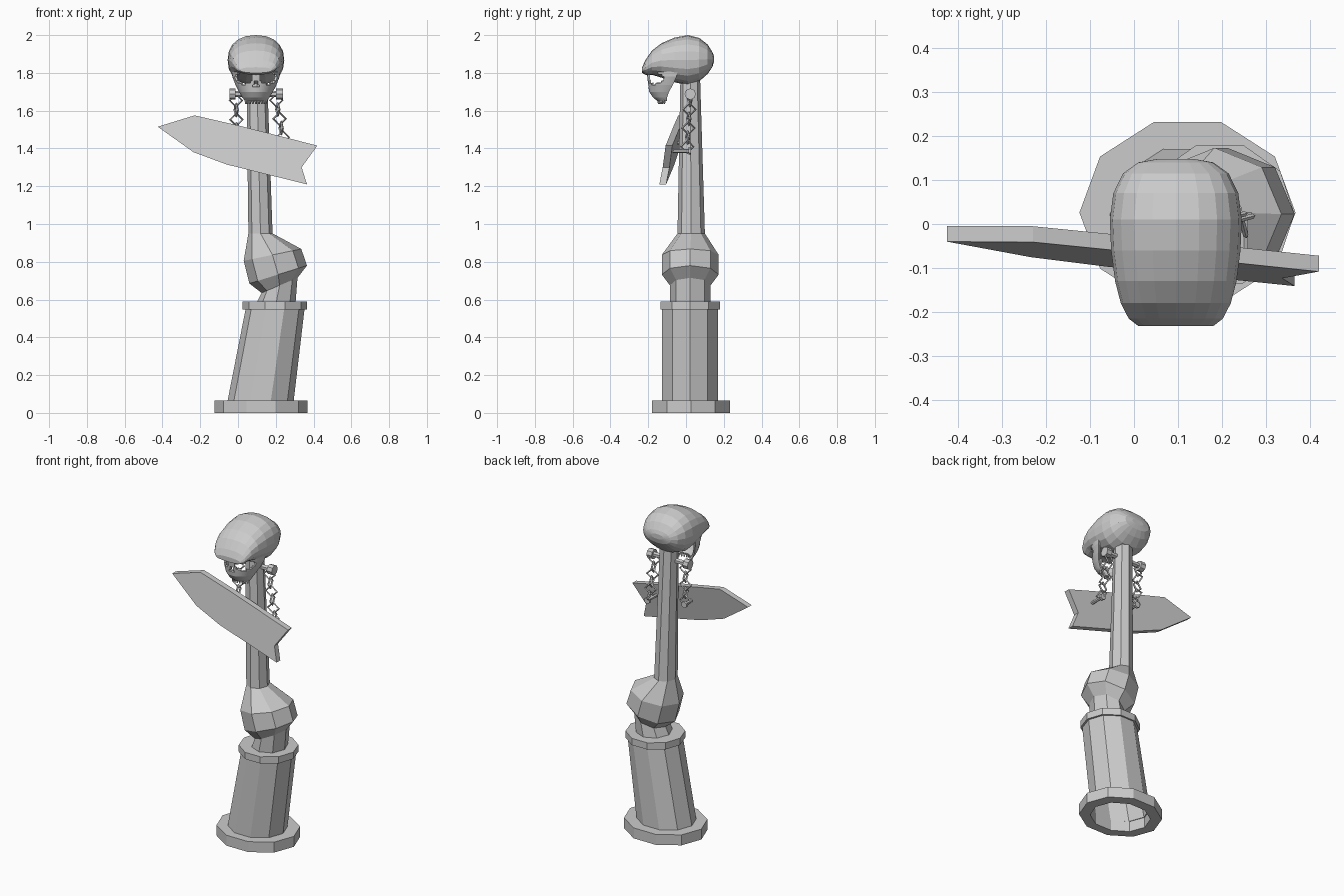
import bpy, bmesh, math
from math import sin, cos, pi
from mathutils import Vector, Matrix

if "Cube" in bpy.data.objects:
    bpy.data.objects.remove(bpy.data.objects["Cube"])


def make(name, bm):
    bmesh.ops.recalc_face_normals(bm, faces=bm.faces)
    me = bpy.data.meshes.new(name)
    bm.to_mesh(me)
    bm.free()
    ob = bpy.data.objects.new(name, me)
    bpy.context.collection.objects.link(ob)
    return ob


def loft(name, rings, cap_start=True, cap_end=True):
    bm = bmesh.new()
    vs = [[bm.verts.new(p) for p in r] for r in rings]
    n = len(vs[0])
    for a, b in zip(vs, vs[1:]):
        for i in range(n):
            j = (i + 1) % n
            bm.faces.new((a[i], a[j], b[j], b[i]))
    if cap_start:
        bm.faces.new(vs[0][::-1])
    if cap_end:
        bm.faces.new(vs[-1])
    return make(name, bm)


def tilted_ring(n, xl, zl, xr, zr, y0, y1):
    """Ring given by its left point, right point and y range."""
    k = sin(0.4 * pi) if n == 10 else 1
    return [((xl + xr) / 2 + (xr - xl) / 2 * cos(t),
             (y0 + y1) / 2 + (y1 - y0) / 2 / k * sin(t),
             (zl + zr) / 2 + (zr - zl) / 2 * cos(t))
            for t in (2 * pi * i / n for i in range(n))]


def rod(name, a, b, r, n=6):
    a, b = Vector(a), Vector(b)
    bm = bmesh.new()
    rot = (b - a).to_track_quat('Z', 'Y').to_matrix().to_4x4()
    bmesh.ops.create_cone(bm, cap_ends=True, segments=n, radius1=r, radius2=r,
                          depth=(b - a).length,
                          matrix=Matrix.Translation((a + b) / 2) @ rot)
    return make(name, bm)


# leaning hollow pedestal with foot plate and collar
loft("pedestal", [tilted_ring(10, xl, z, xr, z, y0, y1) for xl, xr, z, y0, y1 in [
    (-.06, .30, .065, -.125, .17), (-.06, .30, 0, -.125, .17),
    (-.124, .367, 0, -.18, .232), (-.124, .367, .065, -.18, .232),
    (-.055, .295, .065, -.127, .17), (.04, .352, .548, -.127, .17),
    (.025, .365, .548, -.135, .18), (.025, .365, .59, -.135, .18)]],
    cap_start=False)

# post with tilted swollen knob
loft("post", [tilted_ring(8, *r) for r in [
    (.10, .585, .305, .585, -.085, .13), (.125, .635, .315, .715, -.085, .13),
    (.06, .685, .365, .78, -.128, .173), (.03, .805, .335, .868, -.128, .173),
    (.055, .95, .183, .95, -.045, .10), (.045, 1.76, .155, 1.76, -.03, .075)]])

# skull cranium
CX = .095


def cranium_ring(y, zb, zt, hw, n=20, e=.88):
    def p(v):
        return math.copysign(abs(v) ** e, v)
    return [(CX + hw * p(cos(t)), y, (zb + zt) / 2 + (zt - zb) / 2 * p(sin(t)))
            for t in (2 * pi * i / n for i in range(n))]


loft("cranium", [cranium_ring(*s) for s in [
    (-.232, 1.80, 1.83, .085), (-.215, 1.79, 1.868, .107), (-.18, 1.79, 1.918, .125),
    (-.13, 1.775, 1.957, .138), (-.06, 1.75, 1.987, .147), (.01, 1.735, 2.0, .15),
    (.07, 1.755, 1.985, .142), (.115, 1.795, 1.95, .12), (.14, 1.832, 1.91, .085),
    (.148, 1.86, 1.89, .04)]])

# skull face: curved shell with eye and nose openings
rows = [(1.83, -.21, -.04, .13), (1.78, -.205, -.05, .125), (1.735, -.20, -.07, .108),
        (1.70, -.195, -.09, .09), (1.67, -.175, -.10, .072), (1.65, -.15, -.10, .058)]


def face_point(u, v):
    f = v * (len(rows) - 1)
    i = min(int(f), len(rows) - 2)
    z, yf, ys, hw = (a + (b - a) * (f - i) for a, b in zip(rows[i], rows[i + 1]))
    t = (u - .5) * pi
    return Vector((CX + hw * sin(t), ys + (yf - ys) * cos(t), z))


NU, NV = 36, 20
bm = bmesh.new()
grid = [[bm.verts.new(face_point(i / NU, j / NV)) for i in range(NU + 1)]
        for j in range(NV + 1)]
for j in range(NV):
    for i in range(NU):
        c = face_point((i + .5) / NU, (j + .5) / NV)
        dx = abs(c.x - CX)
        eye = ((dx - .066) / .043) ** 2 + ((c.z - 1.775) / .036) ** 2 < 1
        nose = dx < .02 * (1.765 - c.z) / .035 and c.z > 1.722
        if not (eye or nose):
            bm.faces.new((grid[j][i], grid[j][i + 1], grid[j + 1][i + 1], grid[j + 1][i]))
bmesh.ops.delete(bm, geom=[v for v in bm.verts if not v.link_faces], context='VERTS')
face = make("skull_face", bm)
solid = face.modifiers.new("thickness", 'SOLIDIFY')
solid.thickness = .012

# upper teeth
bm = bmesh.new()
for i in range(9):
    p = face_point(.14 + .72 * i / 8, 1) + Vector((0, .006, -.004))
    bmesh.ops.create_cone(bm, cap_ends=True, segments=4, radius1=.004, radius2=.009,
                          depth=.022, matrix=Matrix.Translation(p))
make("teeth", bm)

# cross peg with heads at both ends
rod("cross_peg", (-.04, .022, 1.688), (.23, .022, 1.688), .016)
for side, x0, x1 in (("left", -.045, -.012), ("right", .202, .237)):
    rod(side + "_peg_head", (x0, .022, 1.688), (x1, .022, 1.688), .03, 8)


# chains of diamond links
def chain(name, a, b, count):
    a, b = Vector(a), Vector(b)
    bm = bmesh.new()
    for k in range(count):
        centre = a.lerp(b, (k + .5) / count)
        turn = Matrix.Rotation(pi / 2 * (k % 2) + .25, 4, 'Z')
        link = []
        for i in range(4):
            t = pi / 2 * i
            d = Vector((cos(t), 0, sin(t)))
            link.append([bm.verts.new(turn @ (d * (.034 + .006 * cos(s))
                         + Vector((0, .006 * sin(s), 0))) + centre)
                         for s in (pi / 2 * m for m in range(4))])
        for i in range(4):
            p, q = link[i], link[(i + 1) % 4]
            for m in range(4):
                bm.faces.new((p[m], p[(m + 1) % 4], q[(m + 1) % 4], q[m]))
    make(name, bm)


chain("left_chain", (-.012, .022, 1.68), (-.005, .012, 1.425), 5)
chain("right_chain", (.198, .022, 1.68), (.25, .005, 1.385), 6)

# hanging arrow board, slanted in its own plane
outline = [(-.425, 1.515), (-.23, 1.575), (.0, 1.522), (.42, 1.415), (.337, 1.30),
           (.365, 1.21), (-.06, 1.315), (-.235, 1.38)]


def board_y(x, z):
    return -.2975 - .0595 * x + .177 * z


loft("sign_board", [[(x, board_y(x, z) - d, z) for x, z in outline] for d in (0, .036)])

# board pegs holding the chains
for side, x, z in (("left", -.005, 1.43), ("right", .25, 1.387)):
    y = board_y(x, z)
    rod(side + "_board_peg", (x, y - .01, z), (x, .022, z), .01)
    rod(side + "_board_peg_head", (x, .012, z), (x, .027, z), .02)
